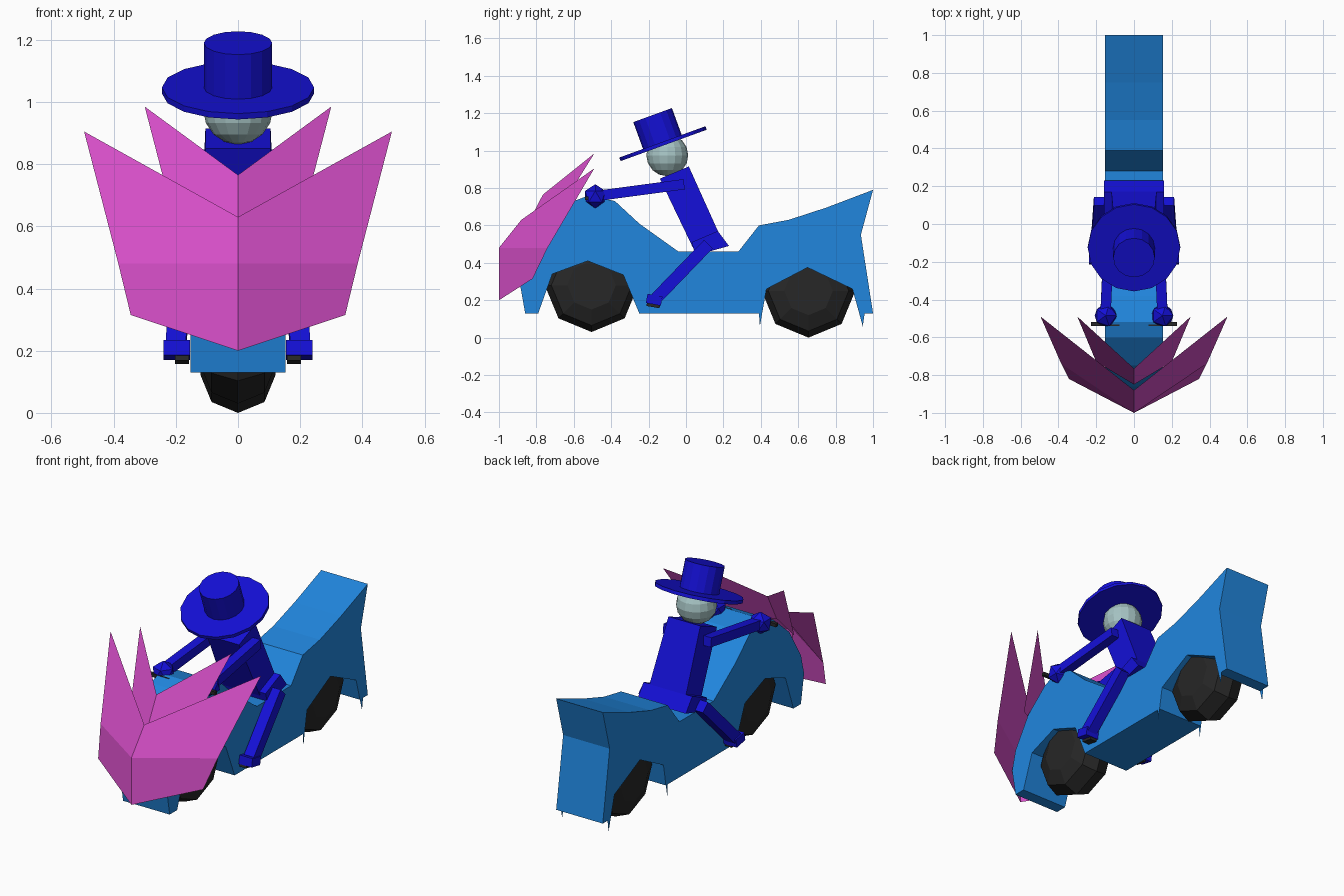
import bpy, bmesh
from math import radians, sin, cos, pi
from mathutils import Vector

if "Cube" in bpy.data.objects:
    bpy.data.objects.remove(bpy.data.objects["Cube"])


def material(name, rgb):
    m = bpy.data.materials.new(name)
    m.diffuse_color = (*rgb, 1)
    m.use_nodes = True
    m.node_tree.nodes["Principled BSDF"].inputs["Base Color"].default_value = m.diffuse_color
    return m


BODY = material("body_blue", (0.015, 0.24, 0.73))
SUIT = material("suit_blue", (0.007, 0.005, 0.68))
PINK = material("fairing_pink", (0.70, 0.08, 0.60))
SKIN = material("pale_skin", (0.38, 0.55, 0.55))
DARK = material("dark_rubber", (0.02, 0.02, 0.02))


def finish(name, bm, mat):
    me = bpy.data.meshes.new(name)
    bm.to_mesh(me)
    bm.free()
    me.materials.append(mat)
    ob = bpy.data.objects.new(name, me)
    bpy.context.collection.objects.link(ob)
    return ob


def extrude_x(name, profile, half_widths, mat):
    """Solid with a (y, z) side profile; half width given per point."""
    bm = bmesh.new()
    sides = [[bm.verts.new((s * w, y, z)) for (y, z), w in zip(profile, half_widths)]
             for s in (-1, 1)]
    for ring in sides:
        bm.faces.new(ring)
    n = len(profile)
    for i in range(n):
        j = (i + 1) % n
        bm.faces.new((sides[0][i], sides[0][j], sides[1][j], sides[1][i]))
    bmesh.ops.recalc_face_normals(bm, faces=bm.faces)
    return finish(name, bm, mat)


def sheet(name, faces, mat):
    bm = bmesh.new()
    for f in faces:
        bm.faces.new([bm.verts.new(p) for p in f])
    bmesh.ops.remove_doubles(bm, verts=bm.verts, dist=1e-4)
    return finish(name, bm, mat)


def mirrored(faces):
    return faces + [[(-x, y, z) for x, y, z in reversed(f)] for f in faces]


def limb(name, a, b, width, depth, mat):
    """Box running from point a to point b; width is along x."""
    a, b = Vector(a), Vector(b)
    bm = bmesh.new()
    bmesh.ops.create_cube(bm, size=1)
    d = (b - a).normalized()
    side = Vector((1, 0, 0))
    up = d.cross(side).normalized()
    mid = (a + b) / 2
    for v in bm.verts:
        c = v.co.copy()
        v.co = mid + side * c.x * width + up * c.y * depth + (b - a) * c.z
    bmesh.ops.recalc_face_normals(bm, faces=bm.faces)
    return finish(name, bm, mat)


def disc(name, center, radius, height, tilt, mat, segments=16):
    bpy.ops.mesh.primitive_cylinder_add(vertices=segments, radius=radius, depth=height,
                                        location=center, rotation=(tilt, 0, 0))
    ob = bpy.context.object
    ob.name = name
    ob.data.materials.append(mat)
    return ob


def wheel(name, y, z):
    """Eight-sided rounded tyre, lathed around the x axis."""
    section = [(-0.12, 0.13), (-0.085, 0.215), (0, 0.25), (0.085, 0.215), (0.12, 0.13)]
    bm = bmesh.new()
    n = 8
    rings = [[bm.verts.new((x, y + r * sin(2 * pi * k / n), z - r * cos(2 * pi * k / n)))
              for k in range(n)] for x, r in section]
    for a, b in zip(rings, rings[1:]):
        for k in range(n):
            m = (k + 1) % n
            bm.faces.new((a[k], a[m], b[m], b[k]))
    bm.faces.new(rings[0])
    bm.faces.new(rings[-1])
    bmesh.ops.recalc_face_normals(bm, faces=bm.faces)
    return finish(name, bm, DARK)


# Bike body: one side profile with both wheel arches
profile = [(-0.86, 0.13), (-0.89, 0.30), (-0.86, 0.42), (-0.75, 0.60), (-0.60, 0.73),
           (-0.52, 0.76), (-0.38, 0.73), (-0.25, 0.61), (-0.04, 0.46), (0.28, 0.46),
           (0.39, 0.60), (0.55, 0.63), (0.75, 0.695), (1.0, 0.79), (0.935, 0.55),
           (1.0, 0.13), (0.926, 0.13), (0.89, 0.26), (0.65, 0.375), (0.43, 0.26),
           (0.407, 0.13), (-0.25, 0.13), (-0.335, 0.335), (-0.525, 0.41),
           (-0.715, 0.34), (-0.79, 0.13)]
W = 0.153
extrude_x("bike_body", profile, [W] * len(profile), BODY)

# Thin points beside the rear wheel
sheet("rear_arch_points", mirrored([
    [(W, 0.39, 0.13), (W, 0.395, 0.06), (W, 0.407, 0.13)],
    [(W, 0.926, 0.13), (W, 0.945, 0.06), (W, 0.955, 0.13)]]), BODY)

# Wheels
wheel("front_wheel", -0.505, 0.28)
wheel("rear_wheel", 0.655, 0.25)

# Swept front fairing: outer and inner pointed shells
sheet("outer_fairing", mirrored([
    [(0, -1, 0.20), (0.345, -0.82, 0.315), (0.385, -0.74, 0.48), (0, -1, 0.48)],
    [(0, -1, 0.48), (0.385, -0.74, 0.48), (0.495, -0.49, 0.905), (0, -0.88, 0.63)]]), PINK)
sheet("inner_fairing", mirrored([
    [(0, -0.85, 0.60), (0.20, -0.73, 0.60), (0.30, -0.49, 0.985), (0, -0.765, 0.765)]]), PINK)

# Rider torso and hips
extrude_x("torso", [(-0.14, 0.85), (0.015, 0.915), (0.175, 0.56), (0.035, 0.485)],
          [0.105, 0.105, 0.12, 0.12], SUIT)
extrude_x("hips", [(0.03, 0.51), (0.17, 0.57), (0.23, 0.49), (0.05, 0.44)],
          [0.16] * 4, SUIT)

# Arms, hands, grips, legs, feet and pedals
for side, s in (("left", -1), ("right", 1)):
    limb(side + "_arm", (s * 0.13, -0.01, 0.82), (s * 0.15, -0.46, 0.76), 0.055, 0.055, SUIT)
    bm = bmesh.new()
    bmesh.ops.create_icosphere(bm, subdivisions=1, radius=0.065)
    bmesh.ops.translate(bm, verts=bm.verts, vec=(s * 0.15, -0.485, 0.755))
    finish(side + "_hand", bm, SUIT)
    limb(side + "_grip", (s * 0.152, -0.54, 0.745), (s * 0.152, -0.52, 0.745), 0.15, 0.02, DARK)
    limb(side + "_leg", (s * 0.18, 0.12, 0.50), (s * 0.20, -0.16, 0.21), 0.065, 0.065, SUIT)
    limb(side + "_foot", (s * 0.197, -0.21, 0.21), (s * 0.197, -0.13, 0.195), 0.085, 0.05, SUIT)
    limb(side + "_pedal", (s * 0.18, -0.21, 0.178), (s * 0.18, -0.14, 0.166), 0.045, 0.018, DARK)

# Head
bm = bmesh.new()
bmesh.ops.create_uvsphere(bm, u_segments=16, v_segments=8, radius=0.112)
bmesh.ops.translate(bm, verts=bm.verts, vec=(0, -0.10, 0.975))
finish("head", bm, SKIN)

# Tilted hat
tilt = radians(20)
base = Vector((0, -0.123, 1.037))
axis = Vector((0, -sin(tilt), cos(tilt)))
disc("hat_brim", base, 0.245, 0.02, tilt, SUIT)
disc("hat_crown", base + axis * 0.08, 0.11, 0.165, tilt, SUIT)
